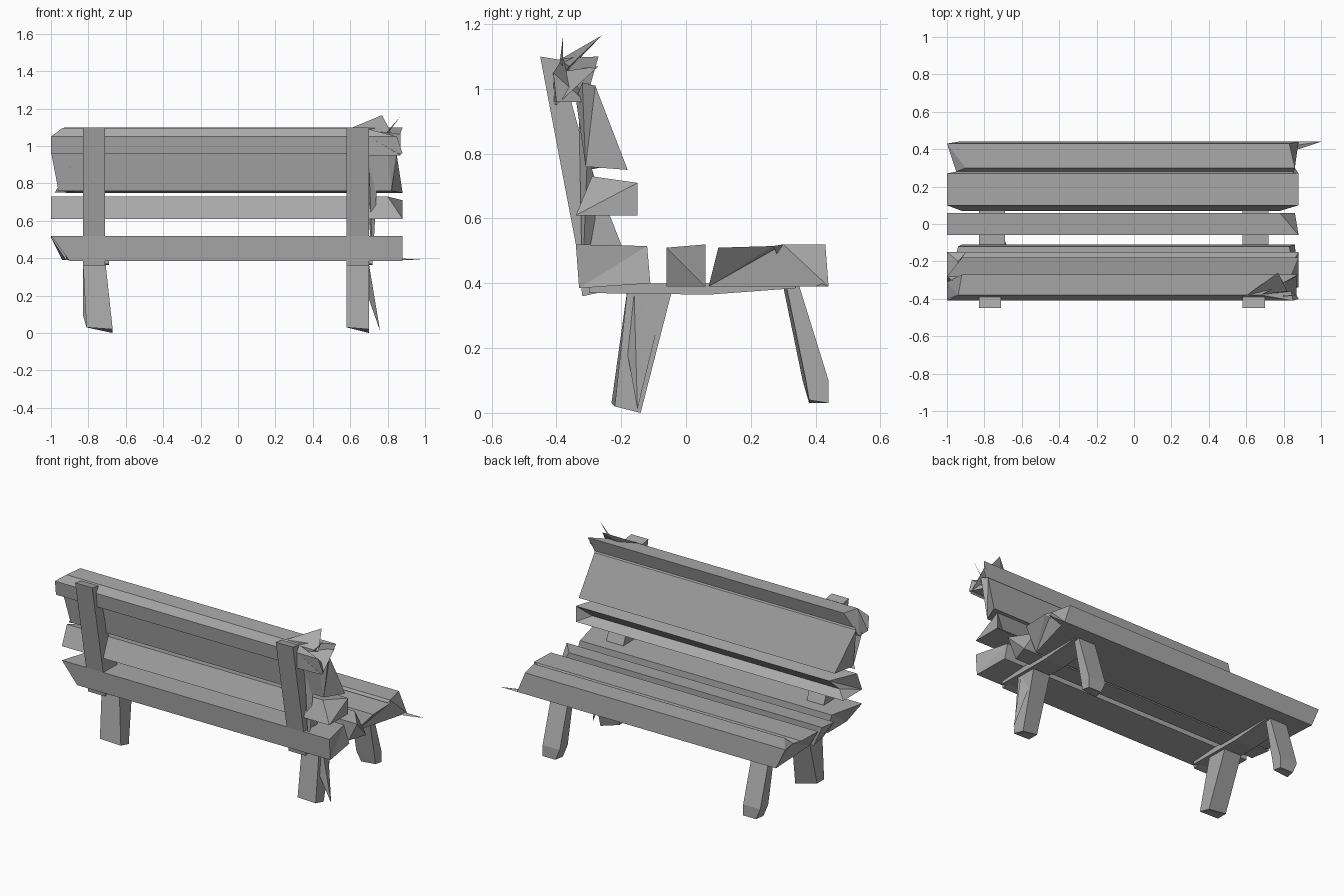
import bpy, bmesh
from mathutils import Vector

cube = bpy.data.objects.get("Cube")
if cube:
    bpy.data.objects.remove(cube, do_unlink=True)

grey = bpy.data.materials.new("weathered_grey")
grey.use_nodes = True
colour = (0.4, 0.4, 0.4, 1)
grey.diffuse_color = colour
grey.node_tree.nodes["Principled BSDF"].inputs["Base Color"].default_value = colour


def finish(name, bm):
    bmesh.ops.recalc_face_normals(bm, faces=bm.faces)
    mesh = bpy.data.meshes.new(name)
    bm.to_mesh(mesh)
    bm.free()
    mesh.materials.append(grey)
    obj = bpy.data.objects.new(name, mesh)
    bpy.context.collection.objects.link(obj)


def loft(name, a, b):
    """Skin two matching rings of points and cap both ends."""
    bm = bmesh.new()
    ra = [bm.verts.new(p) for p in a]
    rb = [bm.verts.new(p) for p in b]
    n = len(ra)
    for i in range(n):
        j = (i + 1) % n
        bm.faces.new((ra[i], ra[j], rb[j], rb[i]))
    caps = [bm.faces.new(ra), bm.faces.new(rb)]
    bmesh.ops.triangulate(bm, faces=caps)
    finish(name, bm)


def plank(name, profile, left_cut, right_cut):
    """Extrude a y-z profile along x; the cuts shorten single corners."""
    loft(name,
         [(-1 + c, y, z) for (y, z), c in zip(profile, left_cut)],
         [(0.88 - c, y, z) for (y, z), c in zip(profile, right_cut)])


def slab(name, profile, x0, x1):
    loft(name, [(x0, y, z) for y, z in profile], [(x1, y, z) for y, z in profile])


def shard(name, points):
    """Splintered wood: convex hull of a few points."""
    bm = bmesh.new()
    for p in points:
        bm.verts.new(Vector(p))
    bmesh.ops.convex_hull(bm, input=bm.verts)
    finish(name, bm)


# Seat planks
plank("seat_plank_front",
      [(0.07, 0.39), (0.10, 0.51), (0.27, 0.515), (0.28, 0.49), (0.30, 0.52), (0.43, 0.52), (0.44, 0.39)],
      [0.08, 0, 0, 0.05, 0.1, 0.0, 0.06], [0.1, 0, 0, 0.03, 0.02, 0.05, 0])
plank("seat_plank_middle",
      [(-0.06, 0.39), (-0.06, 0.51), (0.06, 0.52), (0.06, 0.39)],
      [0.08, 0, 0, 0.06], [0.06, 0, 0.1, 0.02])
plank("seat_plank_rear",
      [(-0.33, 0.385), (-0.34, 0.52), (-0.12, 0.515), (-0.11, 0.40)],
      [0.1, 0, 0.06, 0.08], [0, 0, 0.05, 0.02])

# Backrest planks
plank("back_plank_lower",
      [(-0.34, 0.61), (-0.29, 0.73), (-0.15, 0.71), (-0.20, 0.65), (-0.15, 0.61)],
      [0, 0, 0.1, 0.06, 0], [0, 0.08, 0, 0.08, 0])
plank("back_plank_middle",
      [(-0.31, 0.76), (-0.34, 0.97), (-0.32, 1.02), (-0.28, 1.01), (-0.18, 0.75)],
      [0.04, 0, 0.05, 0, 0.08], [0.06, 0.08, 0.02, 0.04, 0])
plank("back_plank_top",
      [(-0.40, 0.96), (-0.41, 1.05), (-0.38, 1.095), (-0.27, 1.10), (-0.31, 0.96)],
      [0, 0, 0.06, 0.08, 0], [0, 0.03, 0.2, 0, 0.05])

# Back posts, seat bearers and legs on each side
post = [(-0.45, 1.10), (-0.39, 1.09), (-0.31, 0.80), (-0.20, 0.52), (-0.18, 0.39), (-0.32, 0.36), (-0.34, 0.52)]
bearer = [(-0.30, 0.37), (0.07, 0.365), (0.34, 0.385), (0.34, 0.40), (-0.30, 0.40)]
for side, x0, x1, lean in (("right", -0.83, -0.71, 0.04), ("left", 0.58, 0.70, 0)):
    slab("back_post_" + side, post, x0, x1)
    slab("seat_bearer_" + side, bearer, x0, x1 + 0.02)
    loft("rear_leg_" + side,
         [(x0, -0.18, 0.39), (x1, -0.18, 0.39), (x1, -0.04, 0.39), (x0, -0.04, 0.39)],
         [(x0 + lean / 2, -0.23, 0.03), (x1 + lean, -0.22, 0.02),
          (x1 + lean, -0.14, 0), (x0 + lean / 2, -0.16, 0.03)])
    knee = [(x0, 0.36, 0.1), (x1, 0.37, 0.1), (x1, 0.44, 0.1), (x0, 0.44, 0.1)]
    loft("front_leg_upper_" + side,
         [(x0, 0.30, 0.39), (x1, 0.31, 0.39), (x1, 0.35, 0.39), (x0, 0.35, 0.39)], knee)
    loft("front_leg_foot_" + side, knee,
         [(x0 + 0.02, 0.38, 0.03), (x1, 0.38, 0.04), (x1, 0.44, 0.03), (x0 + 0.03, 0.44, 0.03)])

# Splinters
shard("splinter_post_top", [(0.59, -0.39, 1.09), (0.77, -0.26, 1.165), (0.82, -0.36, 1.07), (0.66, -0.38, 1.04)])
shard("splinter_plank_end", [(0.60, -0.41, 0.95), (0.87, -0.40, 0.95), (0.87, -0.27, 1.07), (0.70, -0.41, 1.05)])
shard("splinter_tip", [(0.80, -0.39, 1.08), (0.87, -0.38, 1.16), (0.81, -0.38, 1.08), (0.80, -0.38, 1.07)])
shard("splinter_seat_corner", [(0.86, 0.44, 0.39), (1.0, 0.44, 0.39), (0.88, 0.40, 0.39), (0.86, 0.42, 0.40)])
shard("splinter_rear_leg", [(0.70, -0.16, 0.37), (0.76, -0.15, 0.01), (0.70, -0.18, 0.18), (0.69, -0.08, 0.30)])
shard("splinter_back_left", [(0.70, -0.33, 0.90), (0.72, -0.32, 0.38), (0.75, -0.30, 0.92), (0.70, -0.28, 0.60)])
shard("splinter_back_right", [(-0.98, -0.30, 0.75), (-0.90, -0.33, 0.89), (-0.75, -0.29, 0.86), (-0.80, -0.25, 0.76)])
